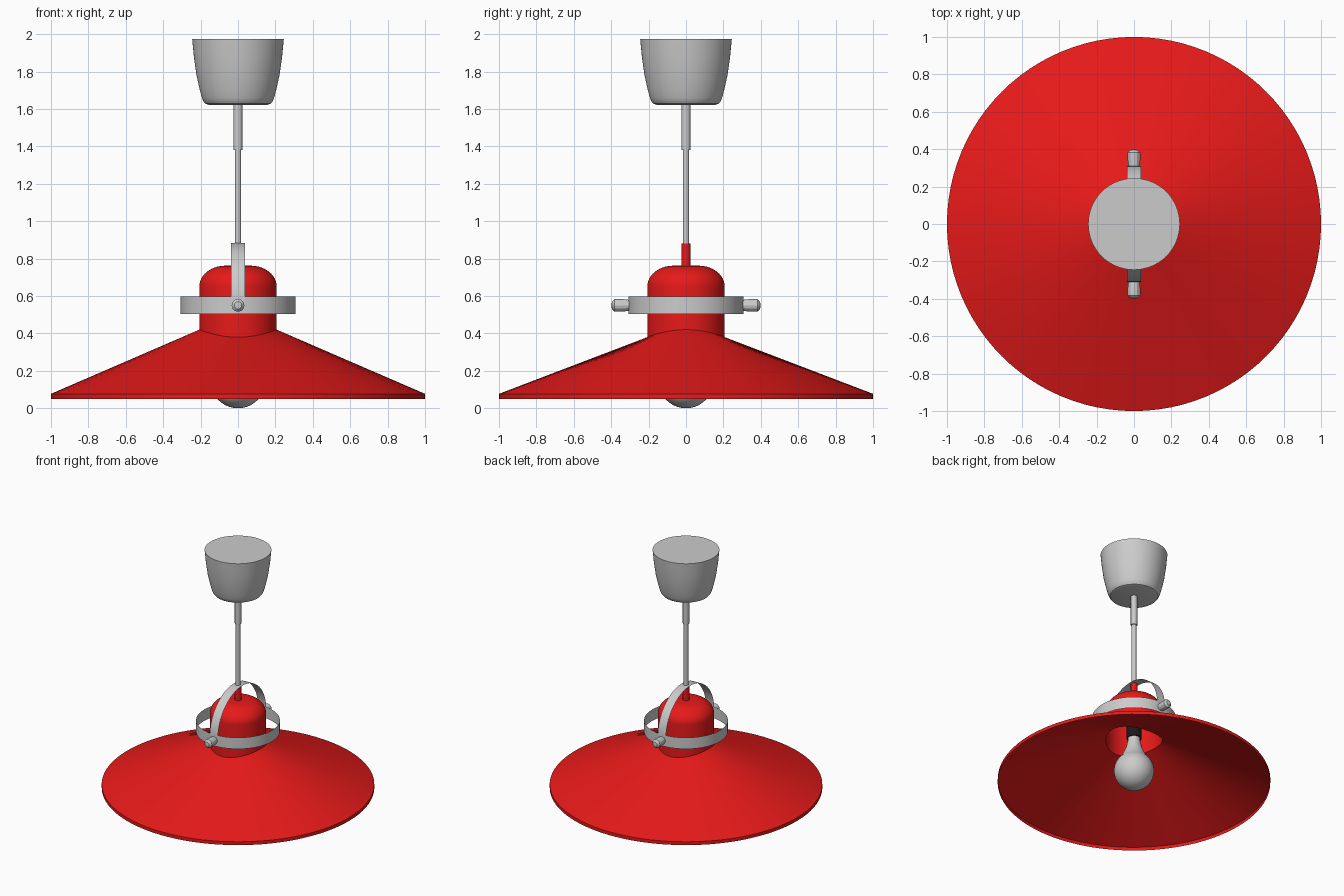
import bpy, bmesh
from math import pi, cos, sin, radians
from mathutils import Matrix

if "Cube" in bpy.data.objects:
    bpy.data.objects.remove(bpy.data.objects["Cube"])


def material(name, color):
    m = bpy.data.materials.new(name)
    m.diffuse_color = color
    m.use_nodes = True
    m.node_tree.nodes["Principled BSDF"].inputs["Base Color"].default_value = m.diffuse_color
    return m


RED = material("red_enamel", (0.8, 0.01, 0.01, 1))
BLACK = material("black_plastic", (0.01, 0.01, 0.01, 1))


def finish(name, bm, mat=None, angle=32):
    me = bpy.data.meshes.new(name)
    bm.to_mesh(me)
    bm.free()
    ob = bpy.data.objects.new(name, me)
    bpy.context.collection.objects.link(ob)
    if mat:
        me.materials.append(mat)
    bpy.ops.object.select_all(action='DESELECT')
    ob.select_set(True)
    bpy.context.view_layer.objects.active = ob
    bpy.ops.object.shade_smooth_by_angle(angle=radians(angle))
    return ob


def lathe(name, profile, mat=None, seg=64, angle=32, matrix=None):
    """Revolve (radius, z[, saddle wave]) points, listed top to bottom."""
    bm = bmesh.new()
    rings = []
    for r, z, *wave in profile:
        w = wave[0] if wave else 0
        if r == 0:
            rings.append([bm.verts.new((0, 0, z))] * seg)
        else:
            rings.append([bm.verts.new((r * cos(a), r * sin(a), z + w * cos(2 * a)))
                          for a in (2 * pi * j / seg for j in range(seg))])
    for up, lo in zip(rings, rings[1:]):
        for j in range(seg):
            k = (j + 1) % seg
            bm.faces.new(dict.fromkeys((up[j], lo[j], lo[k], up[k])))
    if matrix:
        bm.transform(matrix)
    return finish(name, bm, mat, angle)


def rod(name, r, z0, z1, mat=None, seg=24):
    return lathe(name, [(0, z1), (r, z1), (r, z0), (0, z0)], mat, seg)


def arc(r0, z0, a, b, start, end, n):
    ts = [radians(start + (end - start) * i / n) for i in range(n + 1)]
    return [(r0 + a * cos(t), z0 + b * sin(t)) for t in ts]


# ceiling canopy
lathe("ceiling_canopy", [(0, 1.975), (0.245, 1.975), (0.236, 1.88), (0.222, 1.78),
                         (0.204, 1.70), (0.193, 1.66), (0.185, 1.64), (0.175, 1.628),
                         (0.155, 1.622), (0, 1.622)])

# cord grip, hanging rod and red stem
rod("cord_grip", 0.024, 1.38, 1.63)
rod("hanging_rod", 0.017, 0.88, 1.39)
rod("dome_stem", 0.024, 0.75, 0.882, RED)

# domed cap
dome = [(0, 0.764)] + arc(0.07, 0.65, 0.137, 0.112, 90, 0, 12)
lathe("dome_cap", dome + [(0.207, 0.40, 0.02)], RED, 96)

# conical shade with a saddle-shaped inner edge and a short rim
lathe("shade", [(0.207, 0.40, 0.02), (1.0, 0.077), (1.0, 0.05)], RED, 96)

# horizontal ring around the dome
lathe("ring_band", [(0.307, 0.597), (0.307, 0.505)])

# arched strap carrying the ring
bm = bmesh.new()
pairs = [[bm.verts.new((x, y, z)) for x in (-0.037, 0.037)]
         for y, z in arc(0, 0.574, 0.309, 0.309, 180, 0, 40)]
for (a, b), (c, d) in zip(pairs, pairs[1:]):
    bm.faces.new((a, b, d, c))
finish("arch_strap", bm)

# pivot knobs front and back
for name, side in (("front_knob", 1), ("back_knob", -1)):
    turn = Matrix.Translation((0, 0, 0.55)) @ Matrix.Rotation(side * pi / 2, 4, 'X')
    lathe(name, [(0, 0.399), (0.02, 0.396), (0.034, 0.382), (0.034, 0.345),
                 (0.029, 0.30), (0, 0.30)], None, 12, 25, turn)

# lamp socket and bulb
rod("lamp_socket", 0.055, 0.42, 0.74, BLACK, 32)
lathe("bulb", [(0, 0.44), (0.045, 0.44), (0.046, 0.40), (0.058, 0.345), (0.078, 0.295)]
      + arc(0, 0.147, 0.147, 0.147, 48, -84, 20) + [(0, 0)], None, 48)
